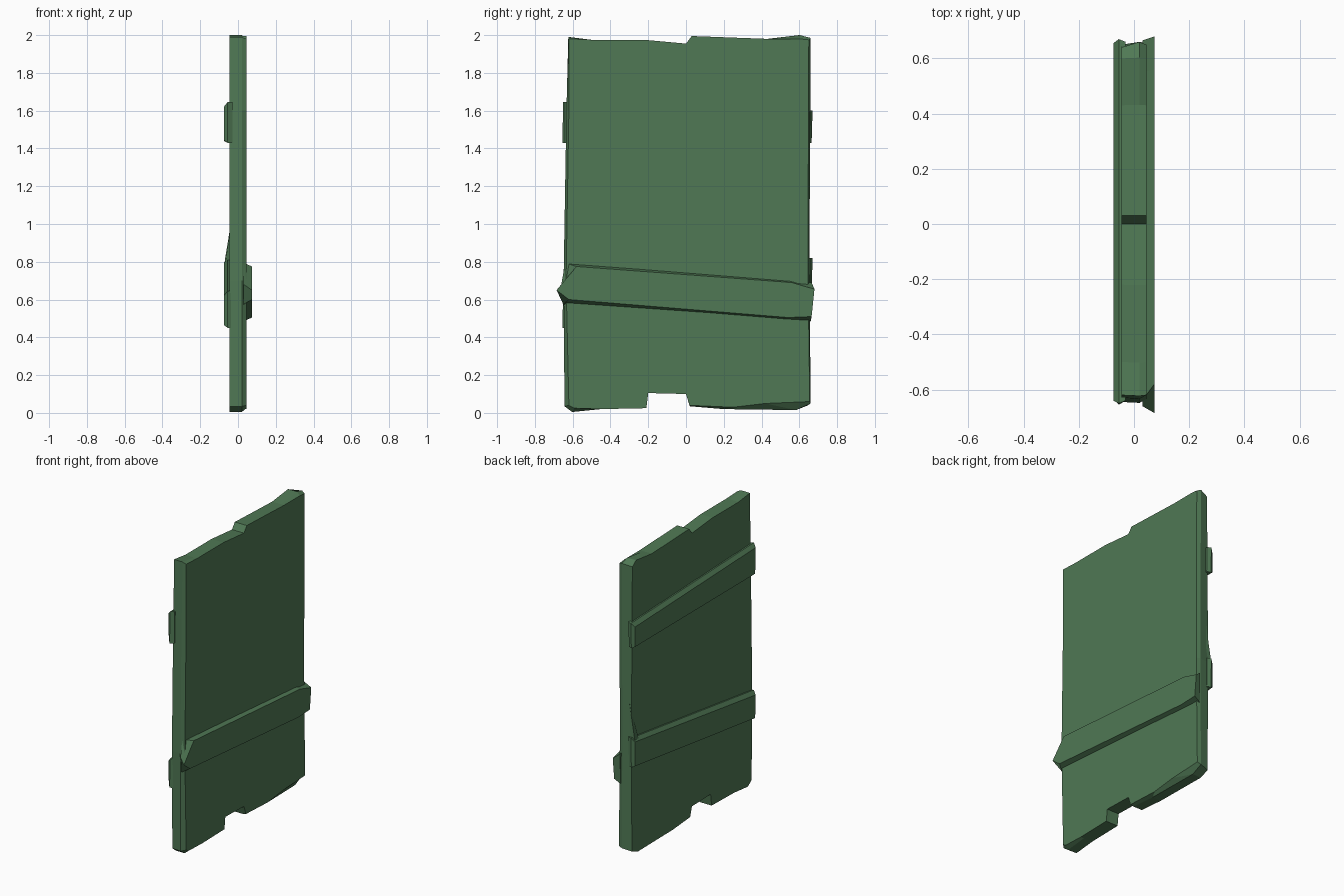
import bpy
import bmesh

cube = bpy.data.objects.get("Cube")
if cube:
    bpy.data.objects.remove(cube, do_unlink=True)

green = bpy.data.materials.new("weathered_green")
green.use_nodes = True
colour = (0.08, 0.19, 0.09, 1)
green.diffuse_color = colour
green.node_tree.nodes["Principled BSDF"].inputs["Base Color"].default_value = colour


def loft(name, rings):
    """Join (x, outline) rings of (y, z) points into a closed solid."""
    bm = bmesh.new()
    loops = [[bm.verts.new((x, y, z)) for y, z in pts] for x, pts in rings]
    for a, b in zip(loops, loops[1:]):
        for i in range(len(a)):
            j = (i + 1) % len(a)
            bm.faces.new((a[i], a[j], b[j], b[i]))
    bm.faces.new(loops[0])
    bm.faces.new(loops[-1])
    bmesh.ops.recalc_face_normals(bm, faces=bm.faces)
    mesh = bpy.data.meshes.new(name)
    bm.to_mesh(mesh)
    bm.free()
    mesh.materials.append(green)
    obj = bpy.data.objects.new(name, mesh)
    bpy.context.collection.objects.link(obj)
    return obj


# Slab: broken ends, a notch in the bottom and chipped corners
back = [(-.62, 1.99), (-.5, 1.975), (-.22, 1.975), (0, 1.955), (.03, 1.995),
        (.43, 1.98), (.6, 2), (.64, 1.97), (.65, .8), (.645, .04), (.58, .015),
        (.2, .02), (.02, .035), (0, .1), (-.2, .105), (-.21, .025),
        (-.45, .02), (-.6, .005), (-.64, .035), (-.645, .7), (-.63, 1.6)]
middle = [(y * 1.005, z) for y, z in back]
middle[7] = (.66, 1.985)
middle[9] = (.66, .05)
front = list(back)
front[0] = (-.62, 1.98)
front[6:13] = [(.6, 1.98), (.65, 1.975), (.645, .8), (.655, .06),
               (.42, .05), (.25, .03), (.02, .04)]
front[17:21] = [(-.59, .025), (-.62, .04), (-.635, .7), (-.62, 1.6)]
loft("slab", [(-.045, back), (.02, middle), (.045, front)])

# Slanted strap on the +x face
loft("left_strap", [
    (.03, [(-.66, .68), (-.64, .795), (.55, .7), (.665, .69),
           (.66, .485), (.5, .495), (-.65, .575)]),
    (.074, [(-.685, .65), (-.58, .775), (.56, .69), (.68, .655),
            (.665, .51), (.54, .505), (-.62, .6)])])


def back_strap(name, near, far):
    """Strap on the -x face; near and far are (bottom, top) at -y and +y."""
    (nb, nt), (fb, ft) = near, far
    loft(name, [
        (-.03, [(-.64, nb), (.655, fb), (.66, ft), (-.64, nt)]),
        (-.055, [(-.655, nb), (.665, fb), (.67, ft), (-.65, nt)]),
        (-.075, [(-.635, nb + .015), (.655, fb + .01),
                 (.655, ft - .025), (-.64, nt - .025)])])


back_strap("right_upper_strap", (1.43, 1.645), (1.43, 1.6))
back_strap("right_lower_strap", (.45, .645), (.62, .82))

# Splinter tapering up from the lower strap at the +y edge
loft("edge_splinter", [
    (-.03, [(.55, .78), (.65, .76), (.65, 1.05)]),
    (-.068, [(.6, .78), (.65, .76), (.65, .82)])])
